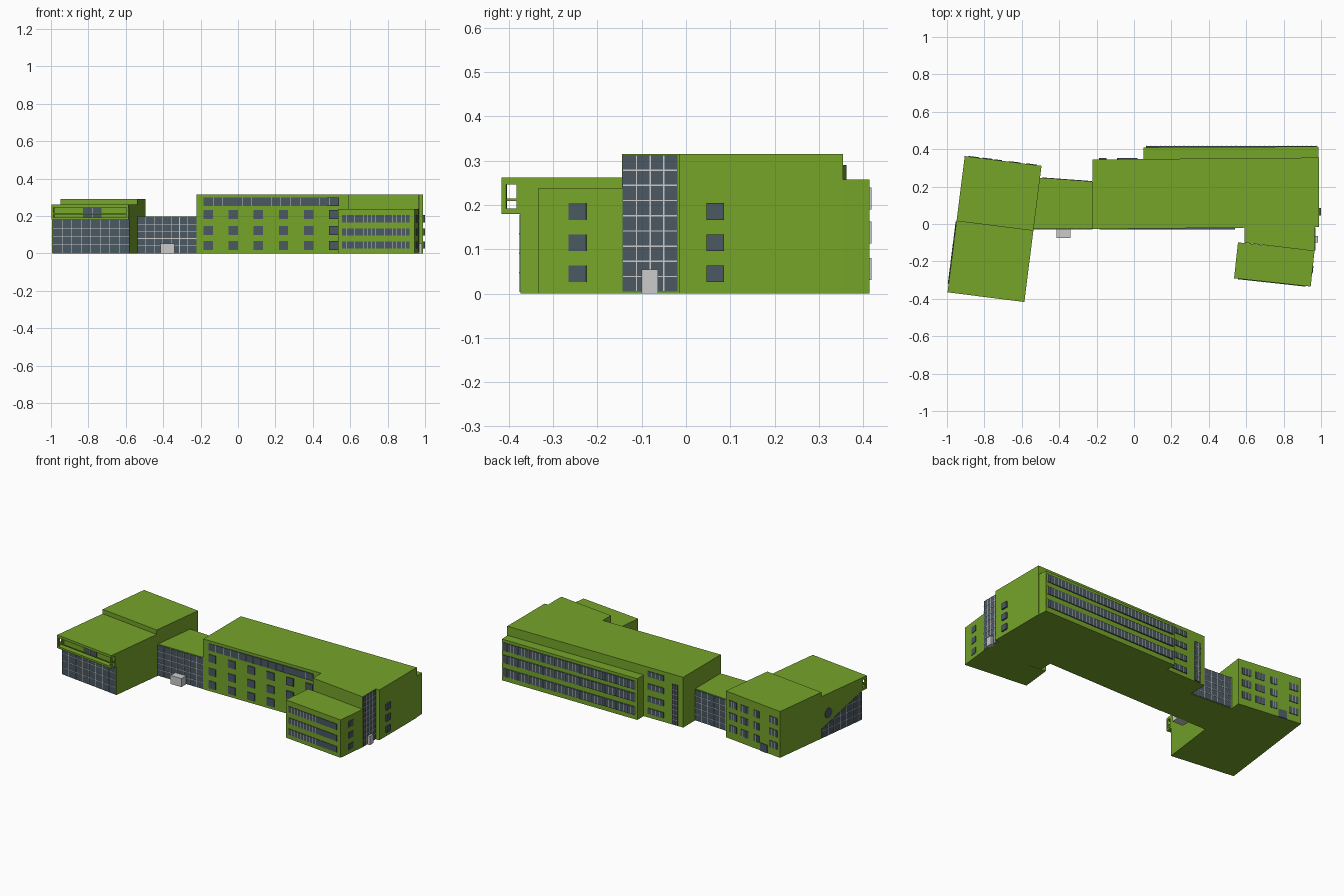
import bpy, bmesh
from math import radians, cos, sin, pi
from mathutils import Matrix

if "Cube" in bpy.data.objects:
    bpy.data.objects.remove(bpy.data.objects["Cube"])


def material(name, rgb):
    m = bpy.data.materials.new(name)
    m.diffuse_color = (*rgb, 1)
    m.use_nodes = True
    m.node_tree.nodes["Principled BSDF"].inputs["Base Color"].default_value = m.diffuse_color
    return m


GREEN = material("green_cladding", (0.18, 0.376, 0.023))
GLASS = material("dark_glass", (0.069, 0.098, 0.122))


def frame(x, y, deg=0):
    """Local frame: +x runs along a wall, -y points out of it."""
    return Matrix.Translation((x, y, 0)) @ Matrix.Rotation(radians(deg), 4, 'Z')


def finish(name, bm, mat, M):
    bmesh.ops.recalc_face_normals(bm, faces=bm.faces)
    me = bpy.data.meshes.new(name)
    bm.to_mesh(me)
    bm.free()
    if mat:
        me.materials.append(mat)
    ob = bpy.data.objects.new(name, me)
    ob.matrix_world = M
    bpy.context.collection.objects.link(ob)
    return ob


def boxes(name, items, mat=None, M=Matrix()):
    bm = bmesh.new()
    for x0, x1, y0, y1, z0, z1 in items:
        T = Matrix.Translation(((x0 + x1) / 2, (y0 + y1) / 2, (z0 + z1) / 2))
        S = Matrix.Diagonal((x1 - x0, y1 - y0, z1 - z0, 1))
        bmesh.ops.create_cube(bm, size=1, matrix=T @ S)
    return finish(name, bm, mat, M)


def prism(name, pts, z0, z1, mat=None, M=Matrix()):
    bm = bmesh.new()
    f = bm.faces.new([bm.verts.new((x, y, z0)) for x, y in pts])
    r = bmesh.ops.extrude_face_region(bm, geom=[f])
    vs = [v for v in r["geom"] if isinstance(v, bmesh.types.BMVert)]
    bmesh.ops.translate(bm, verts=vs, vec=(0, 0, z1 - z0))
    return finish(name, bm, mat, M)


def glazing(name, M, spans, rows, cols=1, bars=1, out=0.003, ends=False, w=0.003):
    """Glass panes on a wall frame, divided by grey mullions."""
    panes, mull = [], []
    for u0, u1 in spans:
        for z0, z1 in rows:
            panes.append((u0, u1, -out, 0.004, z0, z1))
            o = -out - 0.0015
            for i in range(0 if ends else 1, cols + (1 if ends else 0)):
                u = u0 + (u1 - u0) * i / cols
                mull.append((u - w / 2, u + w / 2, o, 0, z0, z1))
            for j in range(1, bars):
                z = z0 + (z1 - z0) * j / bars
                mull.append((u0, u1, o, 0, z - w / 2, z + w / 2))
    boxes(name + "_glass", panes, GLASS, M)
    if mull:
        boxes(name + "_mullions", mull, None, M)


WALL_UP = Matrix.Rotation(pi / 2, 4, 'X')   # draws a prism flat on a wall
SIDE_ROWS = [(0.026, 0.063), (0.096, 0.133), (0.166, 0.204)]

# Main block with the stair projection, and the lower rear range
prism("main_block", [(-.222, -.027), (.59, -.02), (.59, -.10), (.965, -.145), (.965, -.015),
                     (.99, -.015), (.99, .355), (-.222, .345)], 0, .315, GREEN)
prism("rear_range", [(.05, .34), (.988, .34), (.985, .414), (.05, .41)], 0, .258, GREEN)

# Main front: square windows and the long clerestory
front = frame(0, -.026)
glazing("front_window", front, [(-.185 + .1345 * i, -.135 + .1345 * i) for i in range(6)],
        [(.018, .066), (.099, .146), (.183, .231)])
glazing("clerestory", front, [(-.185, .54)], [(.254, .298)], cols=14, w=.002)

# Main right side: windows, stair glazing and door
glazing("right_window", frame(.99, 0, 90), [(.046, .086)], SIDE_ROWS, out=.009)
stair = frame(.965, 0, 90)
glazing("stair", stair, [(-.143, -.019)], [(.004, .313)], cols=4, bars=9)
boxes("stair_door", [(-.1, -.063, -.018, .01, 0, .054)], None, stair)

# Main rear: ribbon windows, small windows and a vertical strip
glazing("ribbon_window", frame(0, .413, 180), [(-.975, -.065)],
        [(.03, .08), (.113, .163), (.19, .24)], cols=36, out=.005, ends=True)
rear = frame(0, .348, 180)
glazing("rear_small_window", rear, [(-.02, .09)],
        [(.025, .06), (.1, .135), (.178, .213), (.257, .29)], cols=4, out=.004)
glazing("rear_strip", rear, [(.148, .188)], [(.005, .255)], cols=2, bars=8, out=.004)

# Front right wing
W = frame(.535, -.29, -6.2)
boxes("front_wing", [(0, .412, 0, .193, 0, .237)], GREEN, W)
glazing("wing_ribbon", W, [(.022, .385)], SIDE_ROWS, cols=16, w=.002)
glazing("wing_side_window", W @ frame(.412, 0, 90), [(.07, .11)], SIDE_ROWS)

# Glazed link and entrance box
prism("link", [(-.56, -.025), (-.21, -.025), (-.21, .224), (-.51, .246)], 0, .198, GREEN)
glazing("link_front", frame(0, -.025), [(-.537, -.223)], [(.003, .194)], cols=7, bars=5)
glazing("link_rear", frame(-.222, .225, 175.8), [(.002, .272)], [(.003, .194)], cols=6, bars=5)
boxes("entrance_box", [(-.415, -.34, -.075, -.02, 0, .053)])

# Left building: tall rear part and lower front part
L = frame(-.905, .363, -7.2)
boxes("left_rear_block", [(0, .414, -.35, 0, 0, .29)], GREEN, L)
boxes("left_front_block", [(0, .414, -.69, -.345, 0, .262)], GREEN, L)
left_front = L @ frame(0, -.69)
glazing("left_front_curtain", left_front, [(.002, .412)], [(.003, .179)], cols=8, bars=4)

# Loggia: slabs, corner posts, rail and its window
posts = [(x, x + .011, y, y + .011, .18, .262) for x in (0, .403) for y in (-.734, -.7)]
boxes("loggia", [(0, .414, -.734, -.689, .18, .192), (0, .414, -.734, -.689, .246, .262)] + posts,
      GREEN, L)
boxes("loggia_rail", [(.003, .411, -.732, -.726, .209, .215), (.003, .009, -.73, -.69, .209, .215),
                      (.405, .411, -.73, -.69, .209, .215)], GREEN, L)
glazing("loggia_window", left_front, [(.165, .265)], [(.193, .243)], cols=2)

# Left side: sloping glass and round window
left = L @ frame(0, 0, -90)
prism("sloping_glass", [(.352, .003), (.69, .003), (.69, .179), (.352, .06)], 0, .003, GLASS,
      left @ WALL_UP)
bars = [(u - .0015, u + .0015, -.0045, 0, .003, .06 + (u - .352) * .352)
        for u in [.352 + .052 * i for i in range(1, 7)]]
bars += [(max(.352, .352 + (z - .06) / .352), .69, -.0045, 0, z - .0015, z + .0015)
         for z in (.047, .091, .135)]
boxes("sloping_glass_mullions", bars, None, left)
prism("round_window", [(.41 + .03 * cos(a * pi / 12), .14 + .032 * sin(a * pi / 12))
                       for a in range(24)], 0, .003, GLASS, left @ WALL_UP)

# Left rear: three rows of windows and a door
back = L @ frame(0, 0, 180)
glazing("left_rear_window", back, [(-.388, -.33), (-.3, -.24), (-.2, -.158), (-.08, -.02)],
        [(.045, .088), (.122, .165), (.198, .241)], cols=3)
boxes("left_rear_door", [(-.15, -.095, -.004, .004, 0, .05)], GLASS, back)
